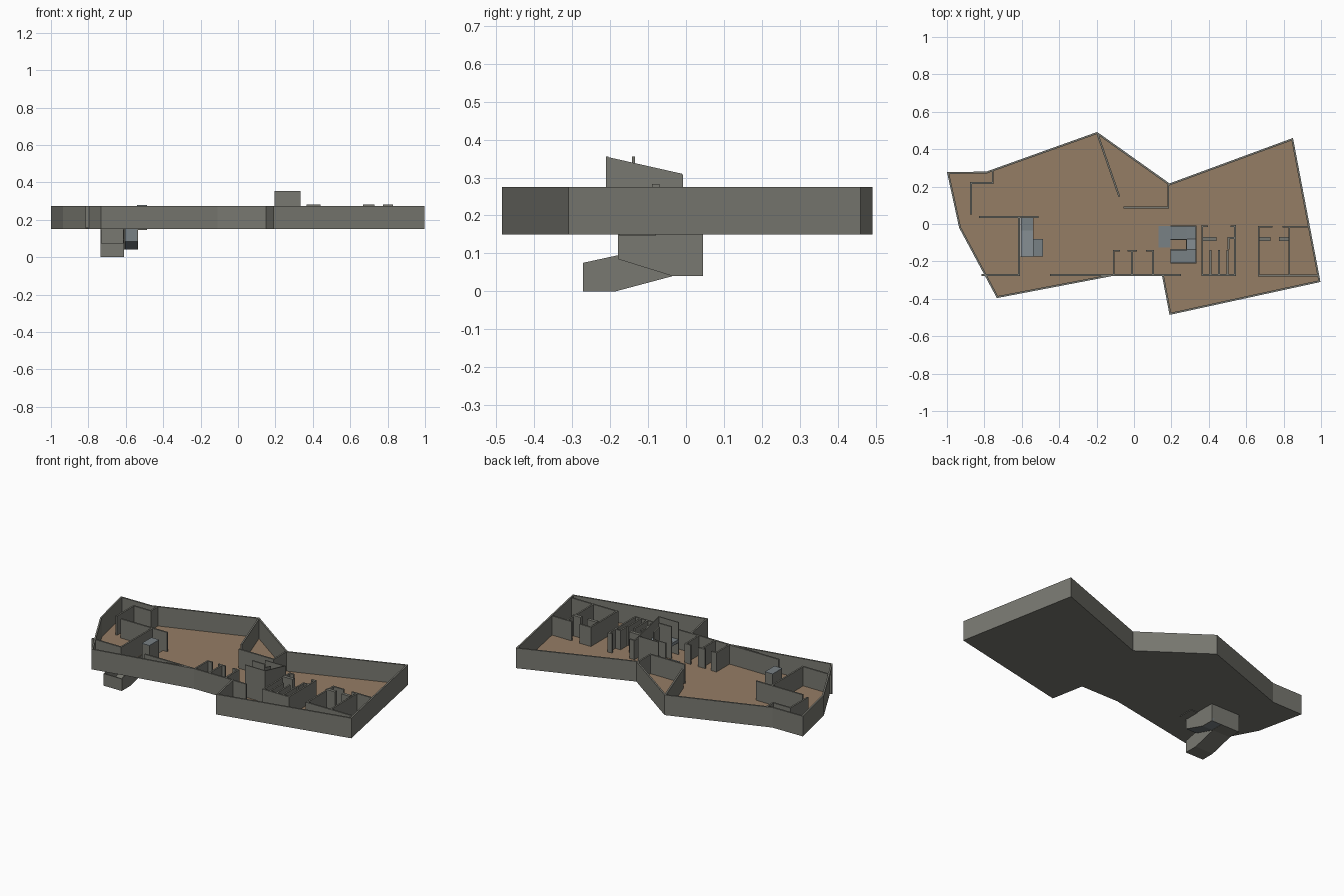
import bpy, bmesh
from mathutils import Vector

if "Cube" in bpy.data.objects:
    bpy.data.objects.remove(bpy.data.objects["Cube"])


def material(name, rgb):
    m = bpy.data.materials.new(name)
    m.diffuse_color = (*rgb, 1)
    m.use_nodes = True
    m.node_tree.nodes["Principled BSDF"].inputs["Base Color"].default_value = m.diffuse_color
    return m


WALL = material("wall_grey", (0.19, 0.19, 0.165))
FLOOR = material("floor_brown", (0.30, 0.205, 0.13))
STEP = material("stair_blue_grey", (0.19, 0.22, 0.235))
T = 0.010            # wall thickness
Z0, Z1 = 0.15, 0.275  # storey bottom and wall top
ZF = 0.155           # floor level


def finish(name, bm, mat):
    bmesh.ops.recalc_face_normals(bm, faces=bm.faces[:])
    me = bpy.data.meshes.new(name)
    bm.to_mesh(me)
    bm.free()
    me.materials.append(mat)
    ob = bpy.data.objects.new(name, me)
    bpy.context.collection.objects.link(ob)
    return ob


def prism(name, loops, z0, z1, mat):
    """Extrude an outline (first loop) with holes (other loops) upwards."""
    bm = bmesh.new()
    edges = []
    for loop in loops:
        vs = [bm.verts.new((x, y, z0)) for x, y in loop]
        edges += [bm.edges.new((a, b)) for a, b in zip(vs, vs[1:] + vs[:1])]
    bmesh.ops.triangle_fill(bm, edges=edges, use_beauty=True, use_dissolve=False)
    ext = bmesh.ops.extrude_face_region(bm, geom=bm.faces[:], use_keep_orig=True)
    for v in ext["geom"]:
        if isinstance(v, bmesh.types.BMVert):
            v.co.z = z1
    return finish(name, bm, mat)


def side_profile(name, pts, a0, a1, mat, axis="x"):
    """Extrude a profile of (along, z) points across the given axis."""
    bm = bmesh.new()
    put = (lambda a, p: (a, p[0], p[1])) if axis == "x" else (lambda a, p: (p[0], a, p[1]))
    lo = [bm.verts.new(put(a0, p)) for p in pts]
    hi = [bm.verts.new(put(a1, p)) for p in pts]
    bm.faces.new(lo)
    bm.faces.new(hi)
    n = len(pts)
    for i in range(n):
        j = (i + 1) % n
        bm.faces.new((lo[i], lo[j], hi[j], hi[i]))
    return finish(name, bm, mat)


def box(name, x0, x1, y0, y1, z0, z1, mat):
    return prism(name, [[(x0, y0), (x1, y0), (x1, y1), (x0, y1)]], z0, z1, mat)


def wall(name, x0, y0, x1, y1, top=Z1 - 0.001):
    a, b = Vector((x0, y0)), Vector((x1, y1))
    d = (b - a).normalized()
    n = Vector((-d.y, d.x)) * T / 2
    e = d * T / 2
    prism(name, [[tuple(p) for p in (a - e + n, b + e + n, b + e - n, a - e - n)]], ZF, top, WALL)


def inset(loop, d):
    """Mitred inward offset of a clockwise outline."""
    out = []
    n = len(loop)
    for i in range(n):
        p, q, r = (Vector(loop[k % n]) for k in (i - 1, i, i + 1))
        u, v = (q - p).normalized(), (r - q).normalized()
        nu, nv = Vector((u.y, -u.x)), Vector((v.y, -v.x))
        out.append(tuple(q + (nu + nv) * d / (1 + nu.dot(nv))))
    return out


# Storey shell: outer wall ring, slab and floor with the stairwell opening
outline = [(-1, .278), (-.79, .28), (-.197, .492), (.19, .217), (.85, .46), (.997, -.31),
           (.19, -.486), (.15, -.277), (-.11, -.277), (-.733, -.396), (-.935, -.02)]
well = [(-.61, -.175), (-.54, -.175), (-.54, .033), (-.61, .033)]
inner = inset(outline, T)
prism("outer_wall", [outline, inner], Z0, Z1, WALL)
prism("floor_slab", [inner, well], Z0, Z0 + 0.003, WALL)
prism("floor_finish", [inner, well], Z0 + 0.003, ZF, FLOOR)

# Partitions of the left half
for s in [(-.81, -.272, -.62, -.272), (-.615, .03, -.615, -.272), (-.825, .037, -.515, .037),
          (-.445, -.272, -.12, -.272), (-.872, .055, -.872, .22), (-.872, .22, -.755, .22),
          (-.755, .22, -.755, .285), (-.193, .475, -.08, .15), (-.05, .088, .183, .088),
          (.183, .088, .183, .21), (.16, -.272, .245, -.272)]:
    wall("partition", *s)

# Three booths with short returns
for x, a, b in [(-.108, -.108, -.08), (-.01, -.03, .01), (.102, .07, .102)]:
    wall("booth_wall", x, -.145, x, -.272)
    wall("booth_return", a, -.143, b, -.143)

# Washroom block and stalls
for s in [(.365, -.01, .365, -.272), (.365, -.272, .54, -.272), (.54, -.01, .54, -.272),
          (.365, -.012, .39, -.012), (.52, -.012, .54, -.012), (.505, -.075, .54, -.075),
          (.505, -.075, .505, -.13)]:
    wall("washroom_wall", *s)
for x in (.41, .455, .5):
    wall("stall_wall", x, -.145, x, -.27)

# Right-hand rooms
for s in [(.667, -.015, .667, -.272), (.667, -.015, .735, -.015), (.8, -.015, .93, -.015),
          (.83, -.015, .83, -.272), (.667, -.275, .98, -.275)]:
    wall("room_wall", *s)
# Slightly taller cross walls
for x0, x1 in [(.367, .44), (.667, .73), (.775, .83)]:
    box("tall_cross_wall", x0, x1, -.09, -.07, ZF, .283, WALL)

# Shaft beside the lower stair
box("shaft", -.54, -.487, -.175, -.08, .146, Z1, WALL)
box("shaft_cap", -.54, -.487, -.175, -.08, Z1, .279, STEP)

# Lower stair: first flight, landing and second flight as open channels
flight1 = [(.045, .04), (-.035, .04), (-.18, .085), (-.18, .15)]
side_profile("lower_flight_1", flight1 + [(-.035, .06), (.045, .06)], -.605, -.54, STEP)
for x in (-.612, -.541):
    side_profile("lower_flight_1_side", flight1 + [(.045, .15)], x, x + .006, WALL)
box("landing_back_wall", -.735, -.535, .039, .045, .04, .15, WALL)
flight2 = [(.045, .04), (-.035, .04), (-.185, 0), (-.272, 0)]
side_profile("lower_flight_2", flight2 + [(-.272, .008), (-.185, .008), (-.035, .048), (.045, .048)],
             -.73, -.612, WALL)
for x in (-.735, -.616):
    side_profile("lower_flight_2_side",
                 flight2 + [(-.272, .075), (-.18, .095), (-.035, .145), (.045, .149)],
                 x, x + .006, WALL)
box("lower_end_wall", -.735, -.61, -.272, -.266, 0, .075, WALL)

# Upper stair: start pad, rising flight, turning flight and top flight
box("upper_start", .13, .195, -.125, -.01, ZF, .16, STEP)
side_profile("upper_flight_1", [(.195, ZF), (.28, ZF), (.28, .205), (.195, .162)],
             -.08, -.01, STEP, "y")
side_profile("upper_flight_2", [(-.01, ZF), (-.01, .205), (-.08, .205), (-.137, .25),
                                (-.205, .25), (-.205, ZF)], .28, .333, STEP)
box("upper_flight_3", .195, .28, -.205, -.137, .23, .25, STEP)
side_profile("upper_outer_side", [(-.01, ZF), (-.01, .31), (-.21, .355), (-.21, ZF)],
             .329, .335, WALL)
box("upper_front_side", .195, .335, -.211, -.205, ZF, .355, WALL)
box("upper_back_side", .195, .335, -.014, -.008, ZF, .308, WALL)
box("upper_inner_front", .195, .283, -.143, -.134, ZF, .355, WALL)
box("upper_inner_back", .195, .283, -.085, -.079, ZF, Z1, WALL)
side_profile("upper_inner_side", [(-.08, ZF), (-.08, .32), (-.14, .335), (-.14, ZF)],
             .278, .284, WALL)
